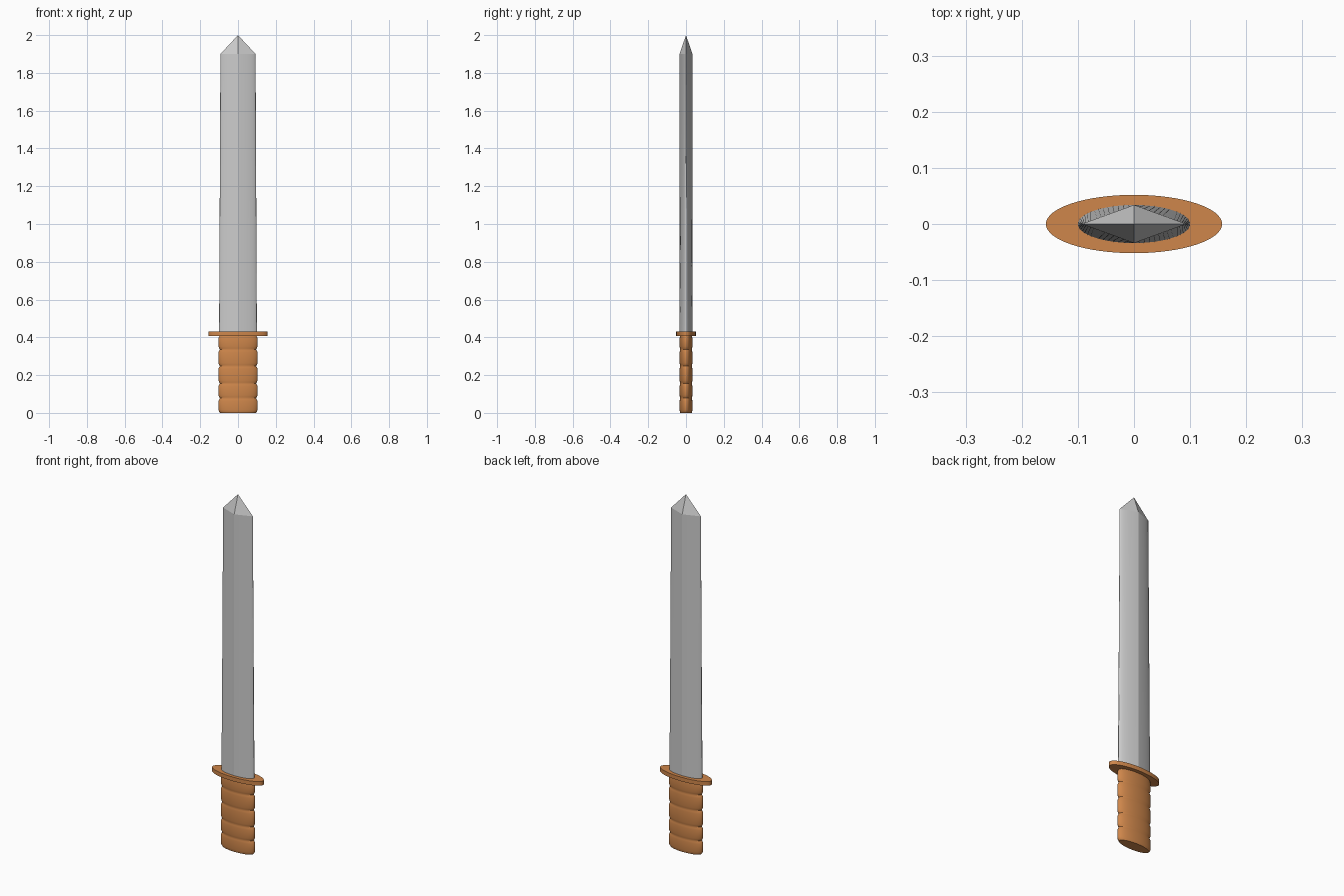
import bpy, bmesh
from math import cos, sin, pi

if "Cube" in bpy.data.objects:
    bpy.data.objects.remove(bpy.data.objects["Cube"])

N = 64  # points around every ring
ANGLES = [2 * pi * i / N for i in range(N)]


def ellipse(rx, ry, z):
    return [(rx * cos(t), ry * sin(t), z) for t in ANGLES]


def diamond(rx, ry, z):
    return [(rx * cos(t), ry * (1 - abs(cos(t))) * (1 if sin(t) >= 0 else -1), z) for t in ANGLES]


def loft(name, rings, mat=None, tip=None, smooth=None):
    """Skin a stack of rings, closing the top with a cap or a pointed tip."""
    bm = bmesh.new()
    rows = [[bm.verts.new(p) for p in r] for r in rings]
    for a, b in zip(rows, rows[1:]):
        for i in range(N):
            j = (i + 1) % N
            bm.faces.new((a[i], a[j], b[j], b[i]))
    bm.faces.new(rows[0][::-1])
    if tip:
        v = bm.verts.new(tip)
        for i in range(N):
            bm.faces.new((rows[-1][i], rows[-1][(i + 1) % N], v))
    else:
        bm.faces.new(rows[-1])
    me = bpy.data.meshes.new(name)
    bm.to_mesh(me)
    bm.free()
    ob = bpy.data.objects.new(name, me)
    bpy.context.collection.objects.link(ob)
    if mat:
        me.materials.append(mat)
    if smooth:
        bpy.ops.object.select_all(action='DESELECT')
        ob.select_set(True)
        bpy.context.view_layer.objects.active = ob
        bpy.ops.object.shade_smooth_by_angle(angle=smooth)
    return ob


orange = bpy.data.materials.new("orange_grip")
orange.diffuse_color = (0.62, 0.24, 0.07, 1)
orange.use_nodes = True
orange.node_tree.nodes["Principled BSDF"].inputs["Base Color"].default_value = orange.diffuse_color

# Handle: stacked rounded bands separated by grooves
bounds = [0.0, 0.078, 0.156, 0.248, 0.336, 0.41]
profile = [(0.0, 0.9)]
for lo, hi in zip(bounds, bounds[1:]):
    profile += [(lo + 0.006, 0.955), (lo + 0.016, 1.0), (hi - 0.016, 1.0), (hi - 0.006, 0.955), (hi, 0.92)]
loft("handle", [ellipse(0.104 * s, 0.034 * s, z) for z, s in profile], orange, smooth=0.6)

# Guard: flat oval plate
loft("guard", [ellipse(0.157, 0.052, z) for z in (0.407, 0.43)], orange, smooth=0.6)

# Blade: oval at the guard, diamond at the shoulder, pointed tip
loft("blade", [ellipse(0.1, 0.034, 0.425), diamond(0.093, 0.034, 1.9)], tip=(0, 0, 2.0), smooth=0.2)
